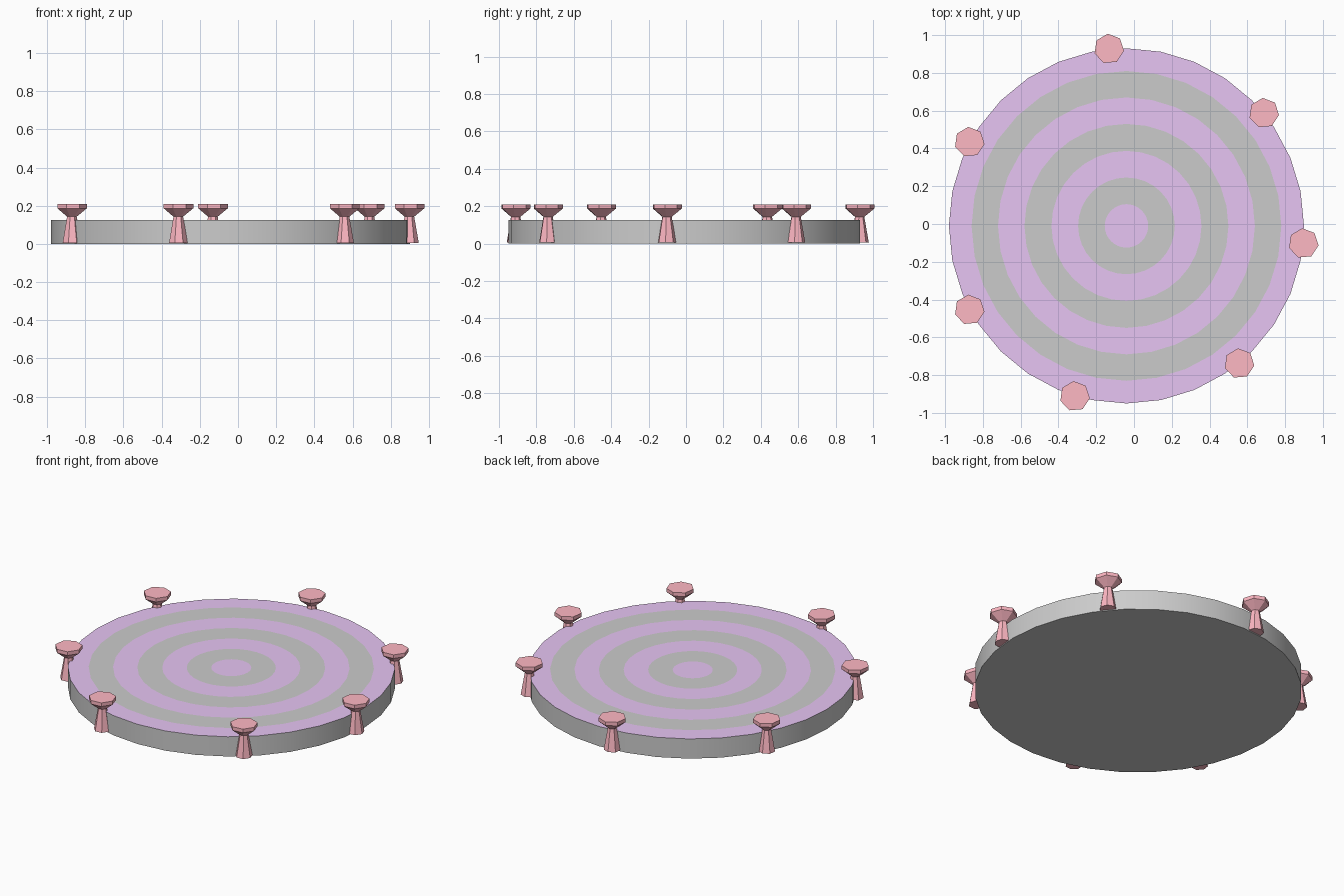
import bpy, bmesh, math

if "Cube" in bpy.data.objects:
    bpy.data.objects.remove(bpy.data.objects["Cube"])

CX, CY = -0.04, -0.01
SIDES = 32
R, H = 0.94, 0.125


def material(name, rgb):
    m = bpy.data.materials.new(name)
    m.diffuse_color = (*rgb, 1)
    m.use_nodes = True
    m.node_tree.nodes["Principled BSDF"].inputs["Base Color"].default_value = m.diffuse_color
    return m


def lathe(name, profile, sides, start, loc, mats=(), band_mats=None):
    """Revolve (radius, z) points; zero-radius ends are closed with a fan."""
    bm = bmesh.new()
    rings = []
    for r, z in profile:
        if r == 0:
            rings.append([bm.verts.new((0, 0, z))] * sides)
        else:
            angles = [start + math.tau * i / sides for i in range(sides)]
            rings.append([bm.verts.new((r * math.cos(a), r * math.sin(a), z)) for a in angles])
    for k, (a, b) in enumerate(zip(rings, rings[1:])):
        for i in range(sides):
            j = (i + 1) % sides
            f = bm.faces.new(dict.fromkeys((a[i], a[j], b[j], b[i])))
            f.material_index = band_mats[k] if band_mats else 0
    bmesh.ops.recalc_face_normals(bm, faces=bm.faces)
    mesh = bpy.data.meshes.new(name)
    bm.to_mesh(mesh)
    bm.free()
    for m in mats:
        mesh.materials.append(m)
    obj = bpy.data.objects.new(name, mesh)
    obj.location = loc
    bpy.context.collection.objects.link(obj)
    return obj


grey = material("grey", (0.8, 0.8, 0.8))
purple = material("purple", (0.8, 0.56, 0.9))
red = material("red", (1.0, 0.48, 0.55))

# round platform with alternating rings on its top
ring_radii = [R, 0.82, 0.68, 0.54, 0.397, 0.256, 0.115, 0]
profile = [(0, 0), (R, 0)] + [(r, H) for r in ring_radii]
platform = lathe("platform", profile, SIDES, 0, (CX, CY, 0), (grey, purple),
                 [0, 0, 1, 0, 1, 0, 1, 0, 1])
bpy.context.view_layer.objects.active = platform
platform.select_set(True)
bpy.ops.object.shade_smooth_by_angle(angle=math.radians(30))

# seven flared posts, each centred on one side of the platform
post_profile = [(0, 0.006), (0.05, 0.006), (0.026, 0.143), (0.08, 0.187), (0.08, 0.21), (0, 0.21)]
for n, side in enumerate((3.5, 8.5, 13.5, 18.5, 22.5, 27.5, 31.5), 1):
    a = math.tau * side / SIDES
    lathe(f"post_{n}", post_profile, 7, math.radians(95),
          (CX + 0.942 * math.cos(a), CY + 0.942 * math.sin(a), 0), (red,))
